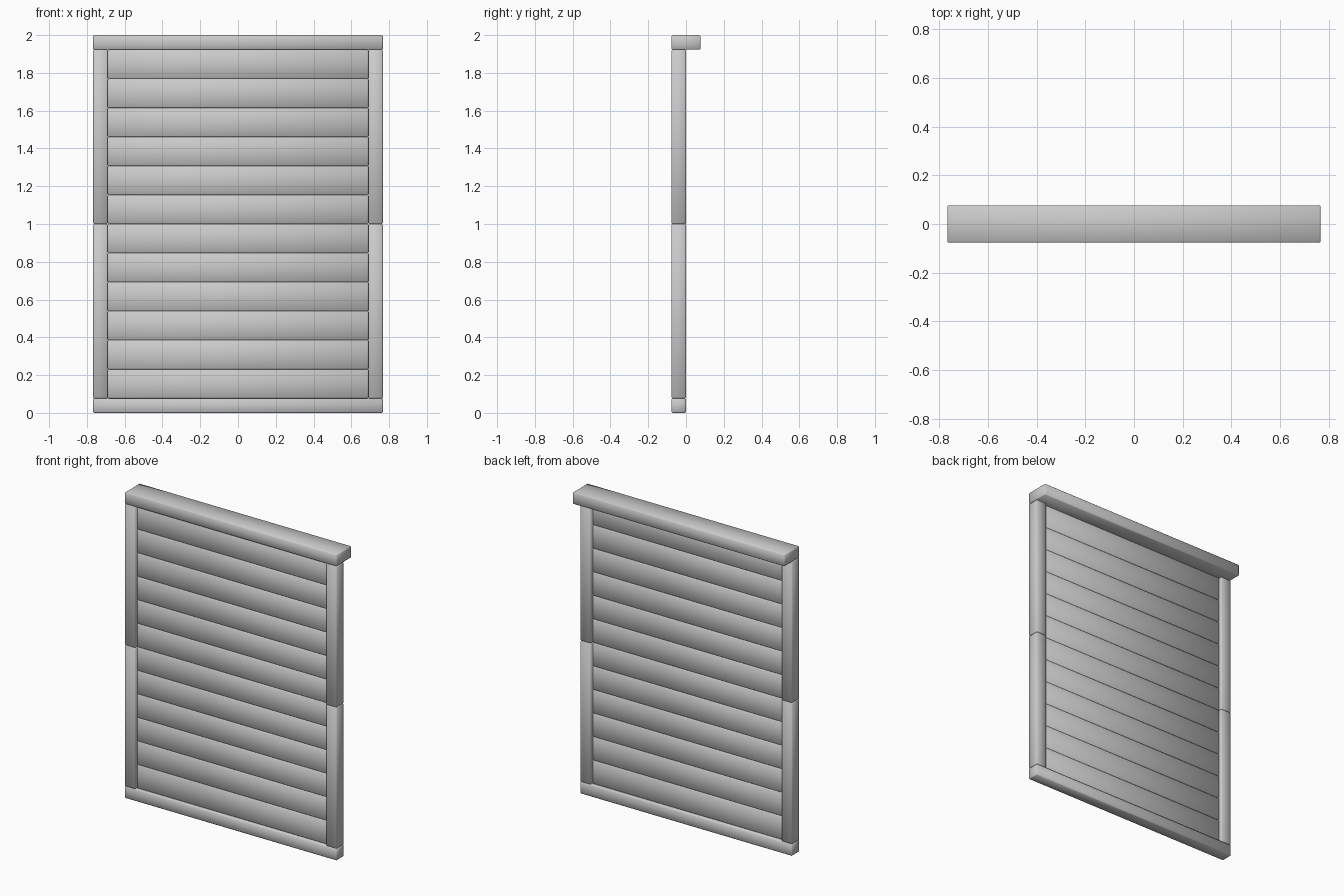
import bpy, bmesh, math

if "Cube" in bpy.data.objects:
    bpy.data.objects.remove(bpy.data.objects["Cube"])

W = 0.767      # half width of the panel
T = 0.077      # frame timber thickness
H = 2.0
SLATS = 12


def beam(name, lo, hi, bevel=0.005):
    """Chamfered, smooth-shaded box spanning two corners."""
    bm = bmesh.new()
    bmesh.ops.create_cube(bm, size=1)
    for v in bm.verts:
        for i in range(3):
            v.co[i] = (lo[i] + hi[i]) / 2 + v.co[i] * (hi[i] - lo[i])
    bmesh.ops.bevel(bm, geom=bm.edges[:], offset=bevel, segments=1,
                    affect='EDGES', profile=0.5)
    mesh = bpy.data.meshes.new(name)
    bm.to_mesh(mesh)
    bm.free()
    ob = bpy.data.objects.new(name, mesh)
    bpy.context.collection.objects.link(ob)
    bpy.ops.object.select_all(action='DESELECT')
    ob.select_set(True)
    bpy.context.view_layer.objects.active = ob
    bpy.ops.object.shade_smooth_by_angle(angle=math.radians(60))
    return ob


# Rails: the top one overhangs to the back
beam("top_rail", (-W, -T, H - T), (W, T, H))
beam("bottom_rail", (-W, -T, 0), (W, 0, T))

# Side posts, each in two lengths
for side, x0, x1 in (("left", -W, T - W), ("right", W - T, W)):
    beam(f"{side}_lower_post", (x0, -T, T), (x1, 0, H / 2))
    beam(f"{side}_upper_post", (x0, -T, H / 2), (x1, 0, H - T))

# Horizontal slats, recessed from both faces of the frame
step = (H - 2 * T) / SLATS
for i in range(SLATS):
    z = T + i * step
    beam(f"slat_{i + 1}", (T - W, -0.058, z), (W - T, -0.019, z + step))
